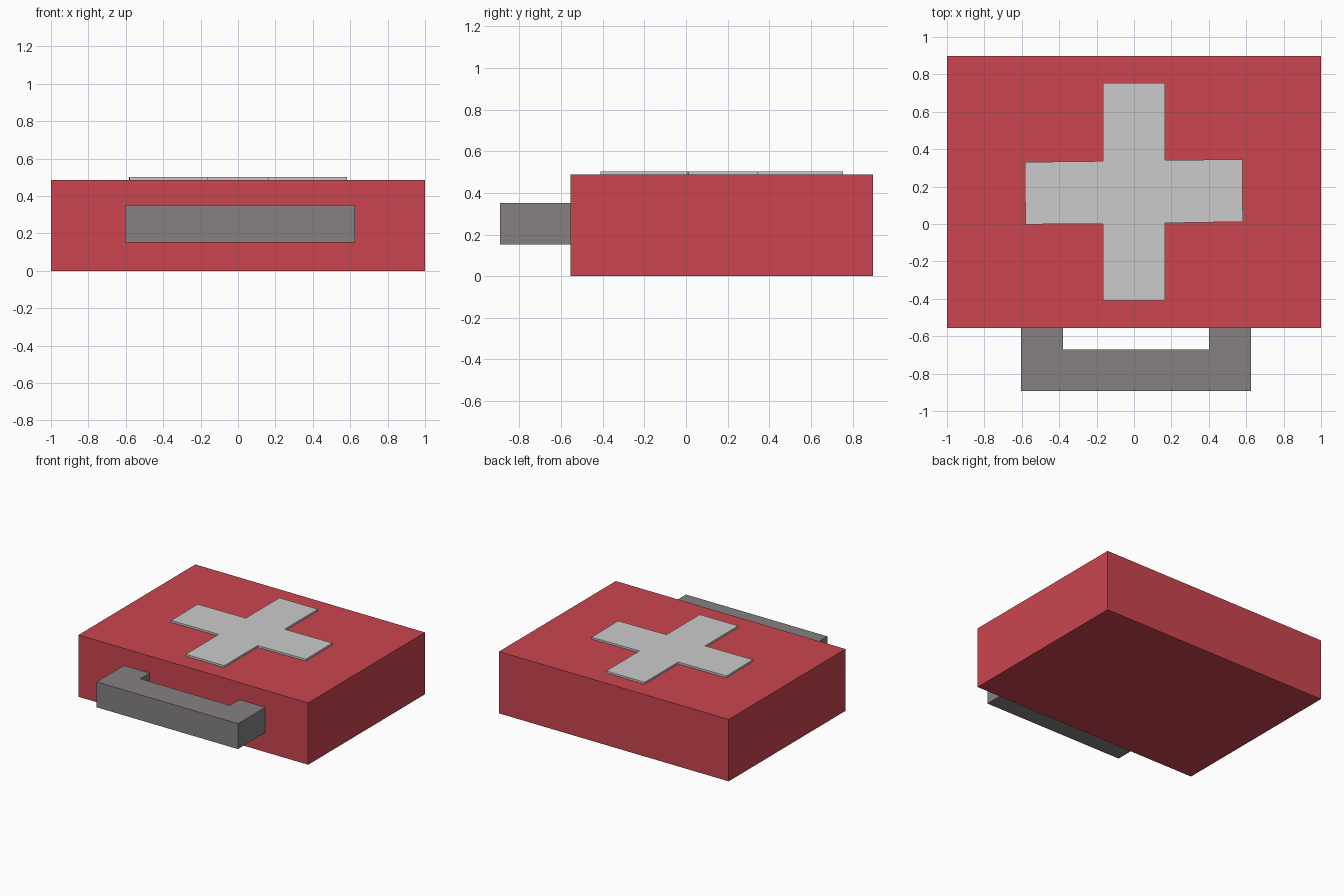
import bpy, bmesh

if "Cube" in bpy.data.objects:
    bpy.data.objects.remove(bpy.data.objects["Cube"])


def material(name, color):
    mat = bpy.data.materials.new(name)
    mat.diffuse_color = (*color, 1)
    mat.use_nodes = True
    mat.node_tree.nodes["Principled BSDF"].inputs["Base Color"].default_value = mat.diffuse_color
    return mat


def extruded(name, outline, z0, z1, mat=None):
    """Flat outline in x/y raised from z0 to z1."""
    bm = bmesh.new()
    face = bm.faces.new([bm.verts.new((x, y, z0)) for x, y in outline])
    top = bmesh.ops.extrude_face_region(bm, geom=[face])["geom"]
    for v in top:
        if isinstance(v, bmesh.types.BMVert):
            v.co.z = z1
    bmesh.ops.recalc_face_normals(bm, faces=bm.faces)
    mesh = bpy.data.meshes.new(name)
    bm.to_mesh(mesh)
    bm.free()
    obj = bpy.data.objects.new(name, mesh)
    bpy.context.collection.objects.link(obj)
    if mat:
        mesh.materials.append(mat)
    return obj


red = material("red", (0.60, 0.06, 0.08))
dark = material("dark_grey", (0.24, 0.22, 0.23))

# Case body
extruded("case", [(-1, -0.555), (1, -0.555), (1, 0.897), (-1, 0.897)], 0, 0.487, red)

# U-shaped carrying handle
extruded("handle", [(-0.605, -0.555), (-0.605, -0.893), (0.625, -0.893), (0.625, -0.555),
                    (0.40, -0.555), (0.40, -0.672), (-0.38, -0.672), (-0.38, -0.555)],
         0.152, 0.352, dark)

# Raised cross, its crossbar tilted very slightly
w = 0.167
extruded("cross", [(-w, -0.41), (w, -0.41), (w, 0.005), (0.582, 0.012), (0.579, 0.346),
                   (w, 0.341), (w, 0.754), (-w, 0.754), (-w, 0.336), (-0.584, 0.331),
                   (-0.580, -0.002), (-w, 0.001)], 0.48, 0.502)
